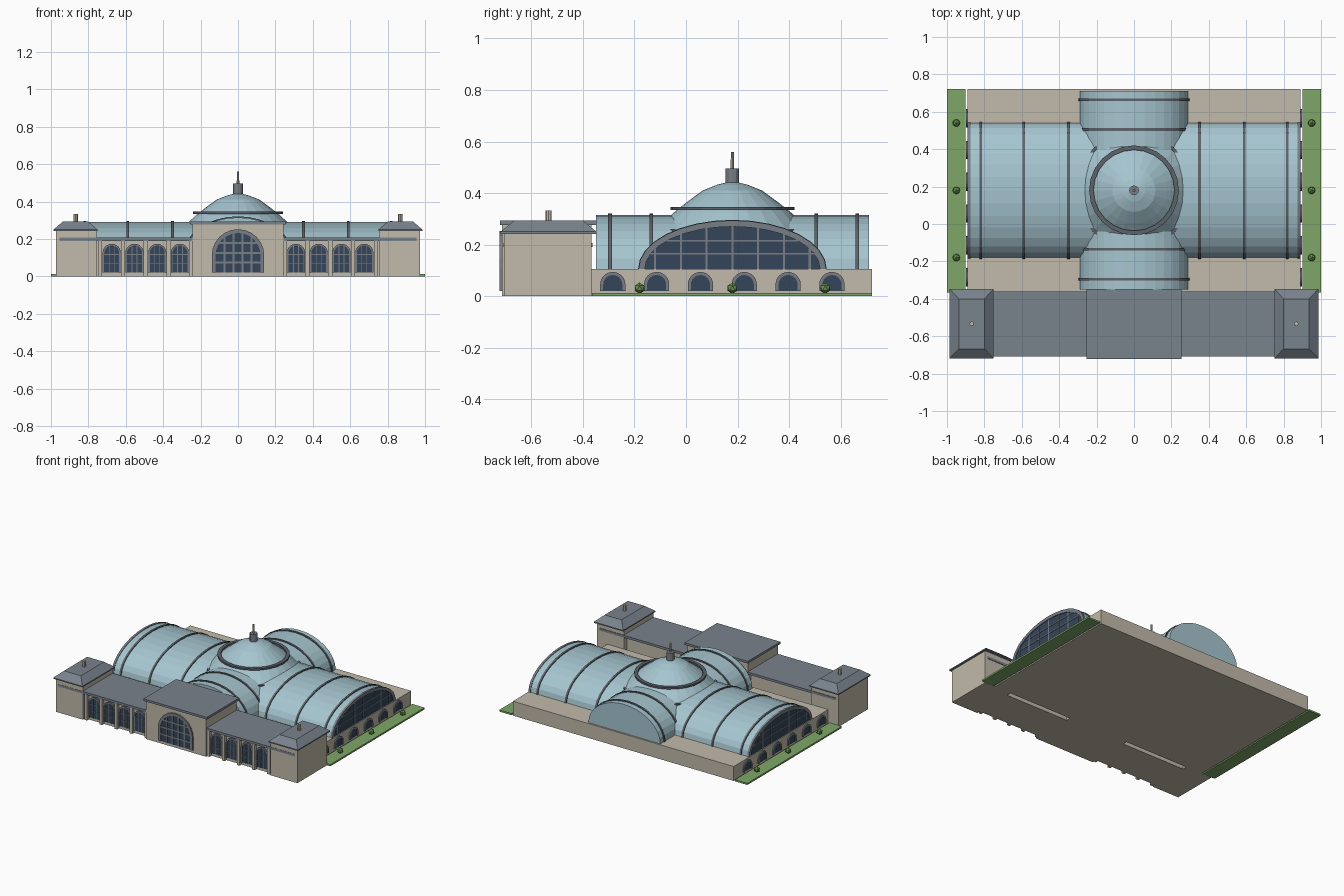
import bpy, bmesh, math
from mathutils import Vector

if "Cube" in bpy.data.objects:
    bpy.data.objects.remove(bpy.data.objects["Cube"])


def material(name, r, g, b):
    m = bpy.data.materials.new(name)
    m.diffuse_color = (r, g, b, 1)
    m.use_nodes = True
    m.node_tree.nodes["Principled BSDF"].inputs["Base Color"].default_value = m.diffuse_color
    return m


STONE = material("warm stone", .54, .49, .405)
SLATE = material("slate roof", .19, .225, .265)
VAULT = material("pale blue glazing", .38, .56, .63)
GLASS = material("dark window glass", .035, .06, .10)
FRAME = material("grey frame", .19, .21, .24)
RIB = material("dark metal rib", .11, .125, .145)
LAWN = material("lawn green", .21, .39, .14)
SHRUB = material("shrub green", .15, .30, .09)


def finish(name, bm, mat):
    bmesh.ops.recalc_face_normals(bm, faces=bm.faces)
    me = bpy.data.meshes.new(name)
    bm.to_mesh(me)
    bm.free()
    me.materials.append(mat)
    ob = bpy.data.objects.new(name, me)
    bpy.context.collection.objects.link(ob)
    return ob


def prism(bm, pts, d0, d1, plane):
    """Extrude a (u, z) outline: plane 'x' has u=y, plane 'y' has u=x."""
    def at(u, z, d):
        return (d, u, z) if plane == 'x' else (u, d, z)
    a = [bm.verts.new(at(u, z, d0)) for u, z in pts]
    b = [bm.verts.new(at(u, z, d1)) for u, z in pts]
    bm.faces.new(a)
    bm.faces.new(b[::-1])
    n = len(pts)
    for i in range(n):
        j = (i + 1) % n
        bm.faces.new((a[i], b[i], b[j], a[j]))


def block(bm, x0, x1, y0, y1, z0, z1):
    prism(bm, [(x0, z0), (x1, z0), (x1, z1), (x0, z1)], y0, y1, 'y')


def box(name, mat, *dims):
    bm = bmesh.new()
    block(bm, *dims)
    return finish(name, bm, mat)


def arch(c, a, h, spring, foot=None, n=16):
    """Half-ellipse outline, optionally with straight legs down to foot."""
    pts = [(c + a * math.cos(math.pi * i / n), spring + h * math.sin(math.pi * i / n))
           for i in range(n + 1)]
    return pts if foot is None else [(c + a, foot)] + pts + [(c - a, foot)]


def band(bm, outer, inner, d0, d1, plane):
    for i in range(len(outer) - 1):
        prism(bm, [outer[i], outer[i + 1], inner[i + 1], inner[i]], d0, d1, plane)


def lathe(name, mat, profile, cx, cy, n=24, closed=False):
    bm = bmesh.new()
    rows = [[bm.verts.new((cx + r * math.cos(2 * math.pi * k / n),
                           cy + r * math.sin(2 * math.pi * k / n), z)) for k in range(n)]
            for r, z in profile]
    pairs = list(zip(rows, rows[1:]))
    if closed:
        pairs.append((rows[-1], rows[0]))
    else:
        bm.faces.new(rows[0])
        bm.faces.new(rows[-1])
    for p, q in pairs:
        for k in range(n):
            bm.faces.new((p[k], p[(k + 1) % n], q[(k + 1) % n], q[k]))
    return finish(name, bm, mat)


def window(gl, fr, c, r, t, spring, foot, d, out, plane, cols, rows):
    """Arched window: glass plate, surround of width t, and glazing bars."""
    inner, outer = arch(c, r, r, spring, foot, 12), arch(c, r + t, r + t, spring, foot, 12)
    prism(gl, inner, d, d + out * .004, plane)
    band(fr, outer, inner, d, d + out * .009, plane)
    w = r * .045
    e = d + out * .007
    for i in range(1, cols):
        u = c - r + 2 * r * i / cols
        top = spring + math.sqrt(max(0, r * r - (u - c) ** 2))
        prism(fr, [(u - w, foot), (u + w, foot), (u + w, top), (u - w, top)], d, e, plane)
    for j in range(1, rows):
        z = foot + (spring + r - foot) * j / rows
        hw = r if z < spring else math.sqrt(r * r - (z - spring) ** 2)
        prism(fr, [(c - hw, z - w), (c + hw, z - w), (c + hw, z + w), (c - hw, z + w)], d, e, plane)


CY = .18          # centre of the crossing
BASE = .105       # top of the hall plinth

# Hall plinth and the two crossing vaults
box("hall_plinth", STONE, -.89, .89, -.367, .722, 0, BASE)
bm = bmesh.new()
prism(bm, arch(CY, .36, .185, BASE), -.88, .88, 'x')
finish("long_vault", bm, VAULT)
bm = bmesh.new()
prism(bm, arch(0, .29, .21, BASE), -.35, .71, 'y')
finish("cross_vault", bm, VAULT)

# Vault ribs
bm = bmesh.new()
for x in (-.82, -.59, -.35, .35, .59, .82):
    band(bm, arch(CY, .366, .191, BASE), arch(CY, .357, .182, BASE), x - .007, x + .007, 'x')
for y in (-.295, -.135, .505, .665):
    band(bm, arch(0, .296, .216, BASE), arch(0, .287, .207, BASE), y - .007, y + .007, 'y')
finish("vault_ribs", bm, RIB)

# Hall end windows and arched openings along the plinth
gl, fr = bmesh.new(), bmesh.new()
for s in (-1, 1):
    d = s * .88
    prism(gl, arch(CY, .345, .17, BASE), d, d + s * .004, 'x')
    band(fr, arch(CY, .364, .189, BASE), arch(CY, .34, .165, BASE), d - s * .006, d + s * .01, 'x')
    for i in range(-3, 4):
        u = i * .1
        z = BASE + .17 * math.sqrt(1 - (u / .345) ** 2)
        prism(fr, [(CY + u - .004, BASE), (CY + u + .004, BASE), (CY + u + .004, z),
                   (CY + u - .004, z)], d, d + s * .007, 'x')
    for z in (.165, .215):
        hw = .345 * math.sqrt(1 - ((z - BASE) / .17) ** 2)
        prism(fr, [(CY - hw, z - .003), (CY + hw, z - .003), (CY + hw, z + .003),
                   (CY - hw, z + .003)], d, d + s * .007, 'x')
    for i in range(6):
        window(gl, fr, -.284 + .17 * i, .037, .012, .045, .02, s * .889, s, 'x', 1, 1)
finish("hall_glass", gl, GLASS)
finish("hall_window_frames", fr, FRAME)

# Dome with its rings, lantern and spire
lathe("dome", VAULT, [(.31, .245), (.228, .324), (.178, .364), (.115, .41), (.06, .432), (.02, .442)], 0, CY)
for name, r, z in (("dome_lower_ring", .305, .252), ("dome_upper_ring", .232, .34)):
    lathe(name, RIB, [(r - .016, z - .006), (r + .008, z - .006), (r + .008, z + .006),
                      (r - .016, z + .006)], 0, CY, closed=True)
lathe("lantern", FRAME, [(.026, .43), (.026, .496)], 0, CY, 12)
lathe("spire", STONE, [(.007, .49), (.006, .56)], 0, CY, 8)

# Front range: wings, shared roof slab, central pavilion
for side, s in (("left", -1), ("right", 1)):
    x0, x1 = sorted((s * .23, s * .77))
    box(side + "_wing", STONE, x0, x1, -.68, -.4, 0, .192)
    x0, x1 = sorted((s * .24, s * .955))
    box(side + "_wing_roof", SLATE, x0, x1, -.708, -.362, .19, .207)
box("pavilion", STONE, -.243, .243, -.714, -.366, 0, .278)
box("pavilion_roof", SLATE, -.255, .255, -.722, -.348, .277, .293)

# Front windows and the columns between them
gl, fr, co = bmesh.new(), bmesh.new(), bmesh.new()
window(gl, fr, 0, .12, .02, .112, .02, -.714, -1, 'y', 5, 4)
for s in (-1, 1):
    for i in range(4):
        window(gl, fr, s * (.31 + .1217 * i), .04, .009, .125, .02, -.68, -1, 'y', 3, 3)
    for i in range(5):
        x = s * (.25 + .1217 * i)
        block(co, x - .011, x + .011, -.702, -.675, 0, .192)
finish("front_glass", gl, GLASS)
finish("front_window_frames", fr, FRAME)
finish("front_columns", co, STONE)

# Corner towers with hipped roofs and finials
for side, s in (("left", -1), ("right", 1)):
    x0, x1 = sorted((s * .757, s * .973))
    box(side + "_tower", STONE, x0, x1, -.7065, -.366, 0, .248)
    bm = bmesh.new()
    rows = []
    for xa, xb, ya, yb, z in ((.75, .986, -.719, -.347, .242), (.75, .986, -.719, -.347, .25),
                              (.80, .936, -.667, -.40, .293)):
        rows.append([bm.verts.new((s * x, y, z)) for x, y in ((xa, ya), (xb, ya), (xb, yb), (xa, yb))])
    bm.faces.new(rows[0])
    bm.faces.new(rows[-1])
    for p, q in zip(rows, rows[1:]):
        for k in range(4):
            bm.faces.new((p[k], p[(k + 1) % 4], q[(k + 1) % 4], q[k]))
    finish(side + "_tower_roof", bm, SLATE)
    lathe(side + "_tower_finial", STONE, [(.012, .285), (.012, .333)], s * .868, -.533, 8)

    # Lawn strip and shrubs beside the hall
    x0, x1 = sorted((s * .90, s * 1.0))
    box(side + "_lawn", LAWN, x0, x1, -.365, .722, 0, .012)
    bm = bmesh.new()
    for y in (-.18, .18, .54):
        made = bmesh.ops.create_icosphere(bm, subdivisions=1, radius=.022)["verts"]
        bmesh.ops.translate(bm, verts=made, vec=Vector((s * .95, y, .031)))
    finish(side + "_shrubs", bm, SHRUB)
